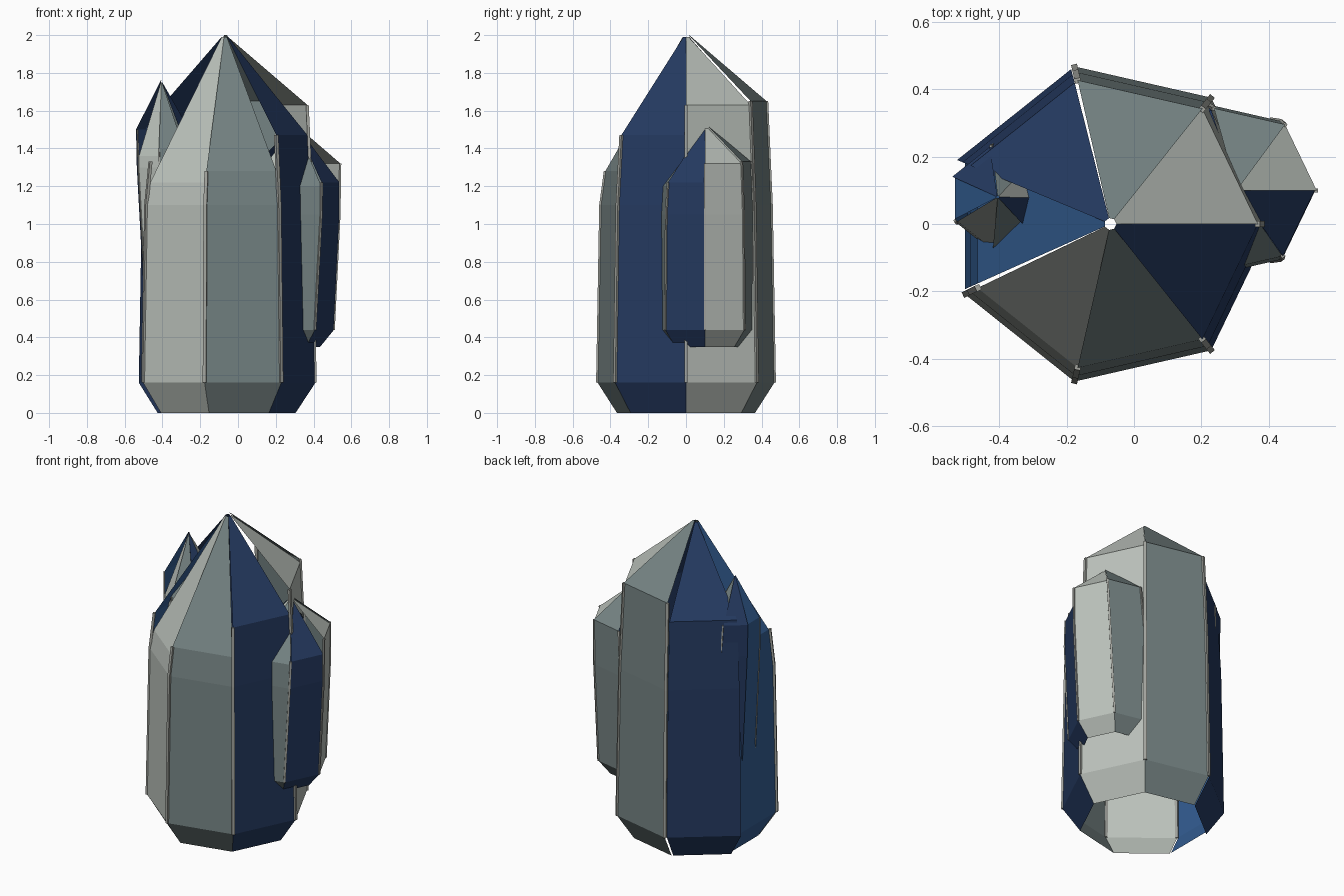
import bpy, bmesh, math
from mathutils import Vector

cube = bpy.data.objects.get("Cube")
if cube:
    bpy.data.objects.remove(cube)


def material(name, rgb):
    m = bpy.data.materials.new(name)
    m.use_nodes = True
    col = (*rgb, 1)
    m.diffuse_color = col
    bsdf = next(n for n in m.node_tree.nodes if n.type == 'BSDF_PRINCIPLED')
    bsdf.inputs["Base Color"].default_value = col
    bsdf.inputs["Roughness"].default_value = 0.8
    return m


PALE = material("pale grey", (0.50, 0.54, 0.50))
SLATE = material("slate grey", (0.18, 0.23, 0.23))
NAVY = material("navy blue", (0.018, 0.042, 0.118))
BLUE = material("mid blue", (0.034, 0.114, 0.30))
TRIM = material("seam grey", (0.36, 0.37, 0.34))
MATS = [PALE, SLATE, NAVY, BLUE]

SIDES = 7
SIDE_MAT = [0, 1, 2, 3, 0, 1, 2]
# Where each panel starts and ends along its side: leaves slits and an overhang
SPAN = {2: (0.03, 1.07), 3: (0.0, 0.965)}


def corner(k):
    a = math.tau * k / SIDES
    return Vector((math.cos(a), math.sin(a), 0))


def new_object(name, bm, mats):
    mesh = bpy.data.meshes.new(name)
    bm.to_mesh(mesh)
    bm.free()
    for m in mats:
        mesh.materials.append(m)
    ob = bpy.data.objects.new(name, mesh)
    bpy.context.collection.objects.link(ob)
    return ob


def crystal(name, foot, tip, lower, shoulder_r, shoulders, tip_r, seam):
    """Open shell of separate panels; lower = (z, radius) rings below the shoulder."""
    foot, tip = Vector(foot), Vector(tip)

    def axis(z):
        return foot.lerp(tip, (z - foot.z) / (tip.z - foot.z))

    # Panels, each with its own shoulder height
    bm = bmesh.new()
    for k, top in enumerate(shoulders):
        t0, t1 = SPAN.get(k, (0, 1))
        left = corner(k).lerp(corner(k + 1), t0)
        right = corner(k).lerp(corner(k + 1), t1)
        peak = tip.z if top == max(shoulders) else tip.z - 0.01
        rings = lower + [(top, shoulder_r), (peak, tip_r)]
        rows = [(bm.verts.new(axis(z) + left * r), bm.verts.new(axis(z) + right * r))
                for z, r in rings]
        for (a, b), (d, c) in zip(rows, rows[1:]):
            bm.faces.new((a, b, c, d)).material_index = SIDE_MAT[k]
    new_object(name + "_panels", bm, MATS)

    # Thin seam strips up the corners, ending at the taller neighbour's shoulder
    bm = bmesh.new()
    for k in range(SIDES):
        if k == 3:
            continue
        out = corner(k)
        side = Vector((-out.y, out.x, 0)) * seam
        top = max(shoulders[k], shoulders[k - 1])
        rows = []
        for z, r in lower[1:] + [(top, shoulder_r)]:
            p = axis(z) + out * r
            rows.append([bm.verts.new(p + side * s + out * seam * o)
                         for s, o in ((-1, -1), (1, -1), (1, 0.7), (-1, 0.7))])
        for lo, hi in zip(rows, rows[1:]):
            for i in range(4):
                j = (i + 1) % 4
                bm.faces.new((lo[i], lo[j], hi[j], hi[i]))
        bm.faces.new(rows[0][::-1])
        bm.faces.new(rows[-1])
    new_object(name + "_seams", bm, [TRIM])


crystal("main_crystal", (-0.07, 0, 0), (-0.07, 0, 2.0),
        [(0, 0.375), (0.16, 0.48), (1.1, 0.463)], 0.438,
        [1.63, 1.65, 1.53, 1.33, 1.22, 1.28, 1.47], 0.018, 0.009)

crystal("left_crystal", (0.235, 0.1, 0.35), (0.305, 0.1, 1.53),
        [(0.35, 0.20), (0.44, 0.268), (1.05, 0.262)], 0.25,
        [1.32, 1.33, 1.28, 1.25, 1.2, 1.2, 1.22], 0.006, 0.006)

crystal("right_crystal", (-0.335, 0.07, 0.55), (-0.405, 0.08, 1.76),
        [(0.55, 0.12), (0.62, 0.168), (1.3, 0.166)], 0.158,
        [1.45, 1.45, 1.5, 1.5, 1.36, 1.4, 1.45], 0.004, 0.004)
